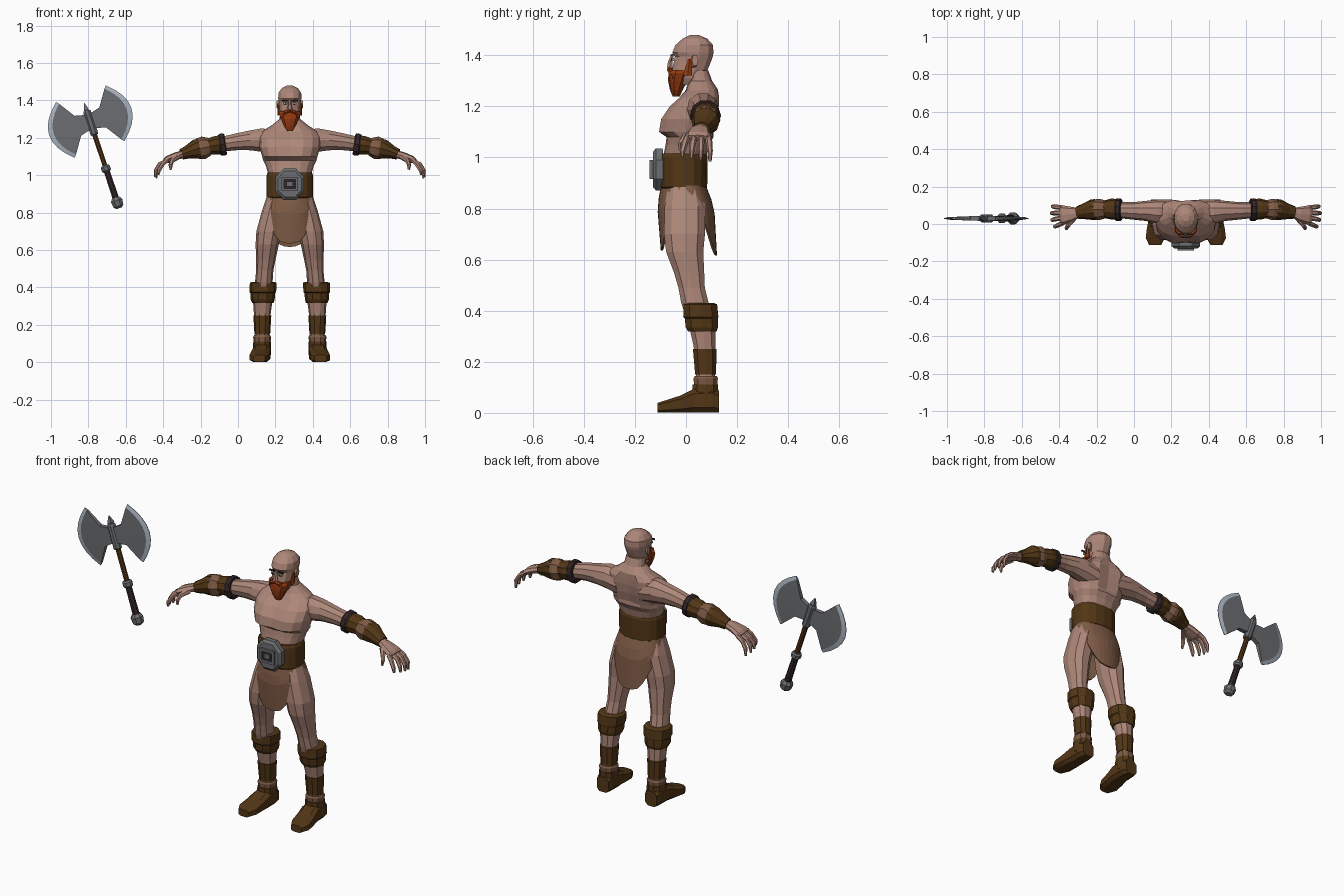
import bpy, bmesh, math
from mathutils import Vector

CX = 0.277  # figure's centre line
X, Y, Z = Vector((1, 0, 0)), Vector((0, 1, 0)), Vector((0, 0, 1))


def mat(name, r, g, b):
    m = bpy.data.materials.new(name)
    m.diffuse_color = (r, g, b, 1)
    return m


SKIN = mat("skin", .42, .24, .19)
CLOTH = mat("tan leather", .21, .105, .06)
LEATHER = mat("dark brown leather", .085, .037, .008)
DARK = mat("blackish leather", .035, .02, .02)
BEARD = mat("orange hair", .32, .045, .006)
STEEL = mat("dark steel", .15, .155, .165)
EDGE = mat("bright steel", .40, .46, .54)
EYE = mat("eye white", .6, .58, .55)


def finish(name, bm, mats, mirror=False, loc=(CX, 0, 0), rot=0):
    bmesh.ops.recalc_face_normals(bm, faces=bm.faces)
    me = bpy.data.meshes.new(name)
    bm.to_mesh(me)
    bm.free()
    for m in mats:
        me.materials.append(m)
    ob = bpy.data.objects.new(name, me)
    bpy.context.collection.objects.link(ob)
    ob.location = loc
    ob.rotation_euler.y = rot
    if mirror:
        ob.modifiers.new("mirror", 'MIRROR')
    return ob


def loft(rings, n=10, side=X, axis=None, p=1.0, turn=0.0):
    """rings: (x, y, z, radius along side, radius across)"""
    bm = bmesh.new()
    pts = [Vector(r[:3]) for r in rings]
    loops = []
    for i, r in enumerate(rings):
        d = axis or (pts[min(i + 1, len(pts) - 1)] - pts[max(i - 1, 0)]).normalized()
        s = (side - d * side.dot(d)).normalized()
        t = d.cross(s)
        loop = []
        for k in range(n):
            a = 2 * math.pi * (k + turn) / n
            c, q = math.cos(a), math.sin(a)
            c, q = math.copysign(abs(c) ** p, c), math.copysign(abs(q) ** p, q)
            loop.append(bm.verts.new(pts[i] + s * (r[3] * c) + t * (r[4] * q)))
        loops.append(loop)
    for a, b in zip(loops, loops[1:]):
        for k in range(n):
            bm.faces.new((a[k], a[(k + 1) % n], b[(k + 1) % n], b[k]))
    bm.faces.new(loops[0])
    bm.faces.new(loops[-1])
    return bm


def tube(name, rings, m, mirror=False, loc=(CX, 0, 0), rot=0, **kw):
    return finish(name, loft(rings, **kw), [m], mirror, loc, rot)


def stack(rows):
    """(z, half width, front y, back y) -> rings"""
    return [(0, (f + b) / 2, z, w, (b - f) / 2) for z, w, f, b in rows]


def box(name, c, size, m, mirror=False, **kw):
    bm = bmesh.new()
    bmesh.ops.create_cube(bm, size=1)
    for v in bm.verts:
        v.co = Vector([v.co[i] * size[i] + c[i] for i in range(3)])
    return finish(name, bm, [m], mirror, **kw)


# Torso with chest cleft and spine groove
bm = loft(stack([
    (.78, .09, -.06, .06), (.88, .115, -.092, .075), (1.0, .113, -.09, .078),
    (1.05, .128, -.08, .09), (1.08, .143, -.076, .108), (1.10, .148, -.113, .115),
    (1.15, .162, -.105, .128), (1.20, .165, -.07, .135), (1.235, .15, -.03, .135),
    (1.265, .10, 0, .125), (1.30, .056, .01, .102), (1.34, .05, .01, .088)]),
    n=16, axis=Z, p=.85)
for v in bm.verts:
    if abs(v.co.x) < .01 and 1.09 < v.co.z < 1.24:
        v.co.y += .014 if v.co.y < 0 else -.016
finish("torso", bm, [SKIN])

# Head
tube("head", stack([
    (1.285, .035, -.045, .03), (1.31, .047, -.054, .065), (1.345, .055, -.056, .088),
    (1.375, .058, -.05, .10), (1.395, .061, -.046, .107), (1.41, .064, -.056, .11),
    (1.44, .063, -.044, .108), (1.465, .045, -.015, .085), (1.479, .018, .015, .052)]),
    SKIN, n=12, axis=Z, p=.9, turn=.5)
tube("nose", [(0, -.052, 1.405, .007, .006), (0, -.062, 1.375, .01, .01),
              (0, -.064, 1.352, .016, .012), (0, -.055, 1.343, .012, .006)],
     SKIN, n=6, axis=Z)
tube("ear", [(.054, .03, 1.375, .014, .026), (.07, .036, 1.38, .013, .024)],
     SKIN, True, n=6, side=Y, axis=X)
box("eye", (.023, -.0515, 1.383), (.022, .008, .011), EYE, True)
box("pupil", (.022, -.056, 1.383), (.007, .004, .009), DARK, True)
box("eyebrow", (.026, -.056, 1.4), (.034, .008, .007), DARK, True)

# Beard, moustache and sideburns
tube("beard", stack([
    (1.238, .016, -.052, -.025), (1.265, .034, -.063, -.012), (1.30, .05, -.07, .006),
    (1.33, .06, -.069, .018), (1.342, .058, -.062, .02)]), BEARD, n=10, axis=Z, p=.85, turn=.5)
tube("sideburn", [(.053, .006, 1.32, .012, .02), (.058, .014, 1.385, .008, .009)],
     BEARD, True, n=6, axis=Z)
tube("moustache", [(0, -.064, 1.345, .012, .01), (.025, -.06, 1.338, .012, .01),
                   (.042, -.048, 1.31, .008, .008)], BEARD, True, n=6, side=Y)

# Arm
tube("arm", [
    (.07, .065, 1.175, .065, .068), (.15, .066, 1.188, .064, .066),
    (.21, .07, 1.187, .054, .056), (.28, .07, 1.18, .047, .048),
    (.36, .074, 1.167, .042, .042), (.46, .075, 1.145, .04, .042),
    (.57, .06, 1.113, .026, .024), (.60, .058, 1.105, .026, .021)],
    SKIN, True, n=10, side=Y, axis=X)
tube("arm_ring", [(.343, .076, 1.166, .056, .057), (.35, .076, 1.165, .061, .062),
                  (.37, .076, 1.163, .061, .062), (.377, .076, 1.162, .055, .056)],
     DARK, True, n=10, side=Y)
tube("elbow_guard", [(.37, .078, 1.163, .056, .054), (.40, .08, 1.16, .056, .051),
                     (.435, .079, 1.153, .047, .046)], LEATHER, True, n=10, side=Y)
tube("forearm_wrap", [(.43, .078, 1.153, .048, .048), (.462, .078, 1.147, .057, .061),
                      (.495, .077, 1.141, .053, .054)], CLOTH, True, n=8, side=Y)
tube("bracer", [(.483, .077, 1.143, .056, .056), (.50, .076, 1.14, .056, .055),
                (.545, .067, 1.124, .042, .037), (.578, .061, 1.112, .034, .03)],
     LEATHER, True, n=10, side=Y)

# Hand with curled fingers
tube("palm", [(.575, .06, 1.112, .027, .02), (.61, .053, 1.103, .04, .02),
              (.655, .048, 1.084, .052, .019), (.67, .047, 1.076, .048, .013)],
     SKIN, True, n=8, side=Y, p=.8)
for i in range(4):
    y0, y1 = .087 - .027 * i, .094 - .036 * i
    e = (0, .006, .003, -.012)[i]
    tube(f"finger_{i + 1}", [
        (.655, y0, 1.081, .013, .012), (.69 + e, (y0 + y1) / 2, 1.06, .013, .012),
        (.712 + e, y1, 1.025, .011, .011), (.714 + e, y1, .984 + .006 * i, .006, .006)],
        SKIN, True, n=6, side=Y)
tube("thumb", [(.60, .03, 1.098, .016, .015), (.628, -.006, 1.08, .013, .013),
               (.638, -.022, 1.055, .011, .011), (.636, -.024, 1.03, .006, .006)],
     SKIN, True, n=6, side=X)

# Belt and buckle
tube("belt", stack([(.878, .118, -.098, .076), (.885, .124, -.104, .083),
                    (1.0, .124, -.106, .085), (1.015, .118, -.1, .08)]),
     LEATHER, n=16, axis=Z, p=.85)
tube("buckle_plate", [(0, -.09, .953, .08, .087), (0, -.118, .953, .082, .088),
                      (0, -.13, .953, .068, .074)], STEEL, n=8, axis=-Y, p=.9, turn=.5)
box("buckle_bar", (.038, -.132, .953), (.014, .02, .075), STEEL, True)
for z in (.922, .984):
    box("buckle_crossbar", (0, -.132, z), (.09, .02, .014), STEEL)
box("buckle_gap", (0, -.1305, .953), (.062, .004, .05), DARK)
box("buckle_centre", (0, -.133, .953), (.036, .016, .026), STEEL)

# Loincloth: flared skirt cut high over each hip
CUT = [(0, .635), (.34, .64), (.6, .685), (.8, .755), (.93, .825), (1, .862)]


def hem(s):
    for (a, za), (b, zb) in zip(CUT, CUT[1:]):
        if s <= b + 1e-6:
            return za + (zb - za) * (s - a) / (b - a)


bm = bmesh.new()
cols, N, ROWS = [], 32, 5
for k in range(N):
    a = 2 * math.pi * k / N
    s, c = math.sin(a), math.cos(a)
    low = hem(abs(s)) - (.018 if c < 0 else 0)
    col = []
    for j in range(ROWS + 1):
        z = .89 + (low - .89) * j / ROWS
        f = (.89 - z) / .25
        flare = min(1, f * 3)
        front = .098 + .015 * flare - .02 * max(0, f - .3)
        back = .078 + .028 * flare + .014 * f
        ext = front if c > 0 else back
        col.append(bm.verts.new(((.122 + .02 * flare) * s,
                                 -ext * math.copysign(abs(c) ** .8, c), z)))
    cols.append(col)
for k in range(N):
    a, b = cols[k], cols[(k + 1) % N]
    for j in range(ROWS):
        bm.faces.new((a[j], b[j], b[j + 1], a[j + 1]))
ob = finish("loincloth", bm, [CLOTH])
ob.modifiers.new("thickness", 'SOLIDIFY').thickness = .008

# Leg
tube("leg", [
    (.072, -.008, .885, .052, .066), (.088, -.004, .81, .061, .083),
    (.112, -.006, .70, .067, .084), (.121, -.005, .63, .062, .076),
    (.128, .012, .55, .052, .062), (.134, .022, .49, .046, .054),
    (.139, .035, .43, .047, .056), (.145, .065, .33, .052, .053),
    (.147, .073, .26, .045, .045), (.147, .077, .15, .037, .039),
    (.148, .078, .09, .036, .04)], SKIN, True, n=10, axis=Z, p=.9)
tube("knee_cuff", [(.144, .064, .318, .058, .058), (.145, .062, .335, .064, .066),
                   (.144, .06, .37, .066, .068), (.144, .058, .375, .071, .072),
                   (.142, .056, .425, .072, .069), (.141, .054, .43, .058, .058)],
     LEATHER, True, n=10, axis=Z, p=.9)
tube("shin_wrap", [(.147, .073, .25, .048, .048), (.147, .077, .15, .042, .043)],
     LEATHER, True, n=10, axis=Z, p=.9)
tube("ankle_wrap", [(.148, .077, .145, .043, .045), (.148, .077, .135, .048, .05),
                    (.148, .077, .105, .045, .047)], CLOTH, True, n=10, axis=Z, p=.9)
tube("boot_shaft", [(.148, .076, .112, .047, .052), (.15, .075, .04, .05, .055)],
     LEATHER, True, n=10, axis=Z, p=.9)
tube("boot_foot", [
    (.15, .13, .043, .037, .043), (.15, .10, .05, .048, .05), (.15, .03, .048, .05, .048),
    (.157, -.02, .035, .053, .035), (.163, -.075, .026, .054, .026),
    (.164, -.112, .02, .034, .02)], LEATHER, True, n=8, axis=-Y, p=.6, turn=.5)

# Double-bladed axe, built upright then tilted
AXE = dict(loc=(-.79, .03, 1.287), rot=-.322)
bm = bmesh.new()
rows, K = [], 8
for k in range(K + 1):
    t = 2 * k / K - 1
    b = 1 - t * t
    prof = [(.015, .042 * t, .013), (.07, .056 * t, .012),
            (.128 + .078 * b, .143 * t, .007), (.14 + .092 * b, .157 * t, .0015)]
    rows.append([[bm.verts.new((u, s * w, v)) for u, v, w in prof] for s in (-1, 1)])
for a, b in zip(rows, rows[1:]):
    for s in (0, 1):
        for j in range(3):
            bm.faces.new((a[s][j], a[s][j + 1], b[s][j + 1], b[s][j])).material_index = j // 2
    bm.faces.new((a[0][3], a[1][3], b[1][3], b[0][3])).material_index = 1
for r in (rows[0], rows[-1]):
    for j in range(3):
        bm.faces.new((r[0][j], r[0][j + 1], r[1][j + 1], r[1][j])).material_index = j // 2
finish("axe_blade", bm, [STEEL, EDGE], True, **AXE)


def axe_part(name, rows, m, n=8):
    tube(name, [(0, 0, z, r, r) for z, r in rows], m, n=n, axis=Z, turn=.5, **AXE)


axe_part("axe_socket", [(-.075, .019), (-.07, .023), (.055, .023), (.062, .018)], STEEL)
axe_part("axe_spike", [(.06, .016), (.07, .018), (.105, .002)], STEEL, 4)
axe_part("axe_shaft", [(-.27, .014), (-.07, .014)], LEATHER)
axe_part("axe_collar", [(-.283, .02), (-.275, .027), (-.255, .027), (-.247, .02)], STEEL)
axe_part("axe_grip", [(-.44, .019), (-.28, .017)], DARK)
axe_part("axe_pommel", [(-.488, .016), (-.476, .03), (-.445, .034), (-.428, .022)], STEEL)
